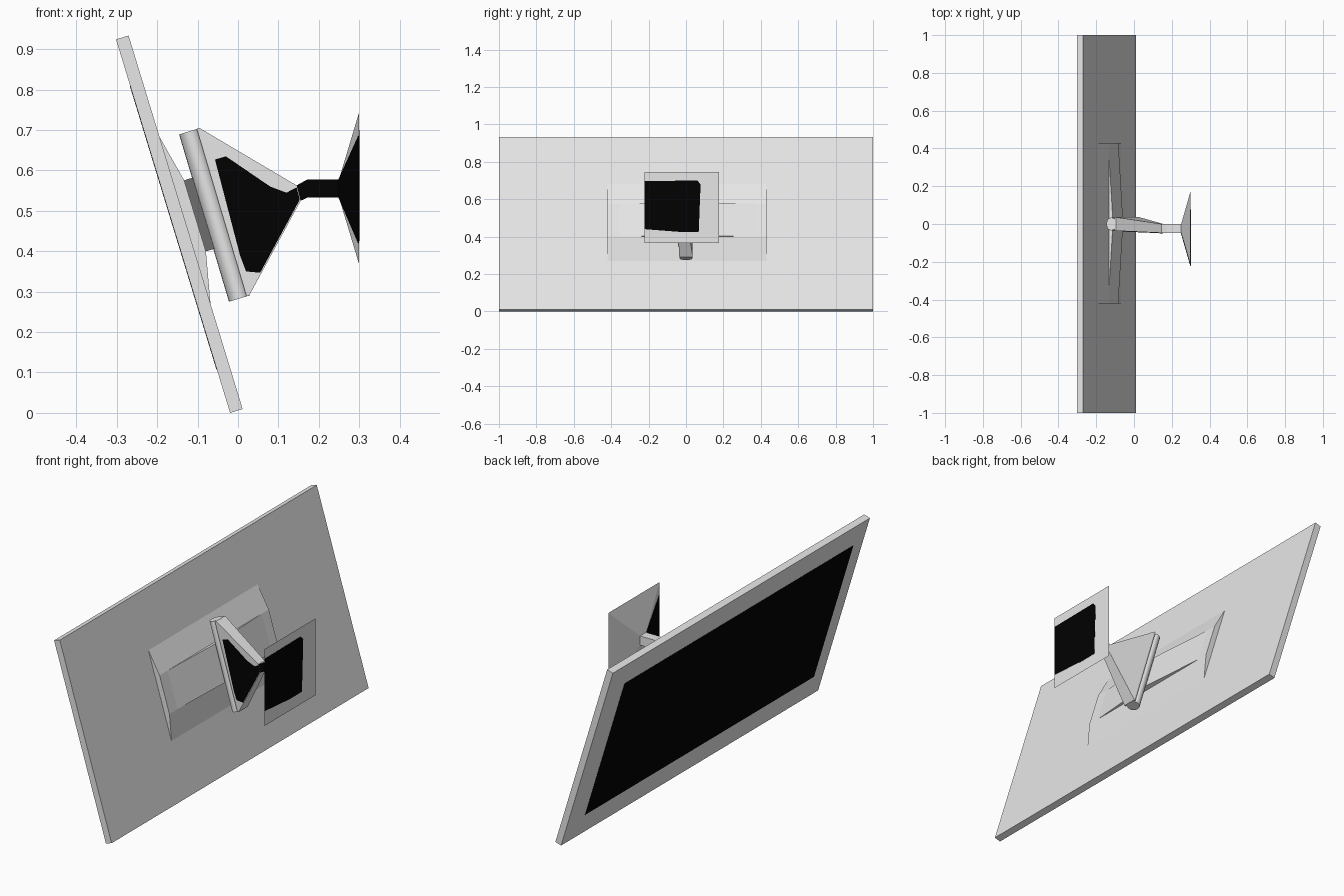
import bpy, bmesh, math
from mathutils import Vector

if "Cube" in bpy.data.objects:
    bpy.data.objects.remove(bpy.data.objects["Cube"])


def material(name, v):
    m = bpy.data.materials.new(name)
    m.diffuse_color = (v, v, v, 1)
    m.use_nodes = True
    m.node_tree.nodes["Principled BSDF"].inputs["Base Color"].default_value = m.diffuse_color
    return m


GREY = material("light_grey", 0.8)
BLACK = material("black", 0.0003)


def finish(name, bm, *mats):
    bmesh.ops.recalc_face_normals(bm, faces=bm.faces)
    me = bpy.data.meshes.new(name)
    bm.to_mesh(me)
    bm.free()
    for m in mats:
        me.materials.append(m)
    ob = bpy.data.objects.new(name, me)
    bpy.context.collection.objects.link(ob)
    return ob


def loft(name, sections, mat=GREY, black_side=None):
    """Skin a row of matching cross-sections and cap both ends."""
    bm = bmesh.new()
    rings = [[bm.verts.new(p) for p in s] for s in sections]
    n = len(rings[0])
    for a, b in zip(rings, rings[1:]):
        for i in range(n):
            j = (i + 1) % n
            f = bm.faces.new((a[i], a[j], b[j], b[i]))
            f.material_index = 1 if i == black_side else 0
    bm.faces.new(rings[0])
    bm.faces.new(rings[-1])
    return finish(name, bm, mat, BLACK)


# Tilted frame of the panel: s runs up it, d out of its back
ORIGIN, UP, OUT = Vector((0.0115, 0, 0.0095)), Vector((-0.292, 0, 0.956)), Vector((0.956, 0, 0.292))


def P(s, d, y):
    return ORIGIN + UP * s + OUT * d + Vector((0, y, 0))


def slab(name, s0, s1, d0, d1, y0, y1, mat):
    return loft(name, [[P(s0, d0, y), P(s1, d0, y), P(s1, d1, y), P(s0, d1, y)]
                       for y in (y0, y1)], mat)


# Display panel and dark screen on its front
slab("panel", 0, 0.967, -0.0325, 0, -1, 1, GREY)
slab("screen", 0.112, 0.848, -0.0335, -0.032, -0.92, 0.86, BLACK)

# Housing with sloped top and bottom, and a flat wedge rising to the mount
loft("back_housing", [[P(0.268, -0.001, y), P(0.400, 0.027, y), P(0.584, 0.027, y), P(0.709, -0.001, y)]
                      for y in (-0.42, 0.43)])
loft("housing_wedge", [[P(s, 0.024, -0.405), P(s, 0.05, 0.005), P(s, 0.024, 0.425)]
                       for s in (0.400, 0.584)])

# Round pivot bar, parallel to the panel
bar_ends = (Vector((0.0035, 0, 0.283)), Vector((-0.120, 0, 0.697)))
bar = loft("pivot_bar", [[c + OUT * 0.027 * math.cos(a) + Vector((0, 0.034 * math.sin(a), 0))
                          for a in (math.tau * i / 20 for i in range(20))] for c in bar_ends])
bpy.context.view_layer.objects.active = bar
bar.select_set(True)
bpy.ops.object.shade_smooth_by_angle()


def rect(x, y0, y1, z0, z1, lean=0):
    """Upright section; lean shifts its top in x."""
    return [(x, y0, z0), (x + lean, y0, z1), (x + lean, y1, z1), (x, y1, z0)]


# Triangular arm narrowing to the stem
neck = rect(0.155, -0.047, 0.0, 0.525, 0.563, -0.01)
stem_start = rect(0.172, -0.047, 0.0, 0.533, 0.578)
stem_end = rect(0.25, -0.047, 0.0, 0.533, 0.578)
loft("arm", [rect(0.021, -0.035, 0.035, 0.289, 0.703, -0.123),
             rect(0.028, -0.036, 0.036, 0.291, 0.705, -0.123), neck])
loft("stem", [neck, stem_start, stem_end], black_side=0)

# Flared wall plate
loft("wall_plate", [stem_end, rect(0.30, -0.222, 0.176, 0.367, 0.745)])


def decal(name, pts, shift):
    """Thin painted plate."""
    shift = Vector(shift)
    return loft(name, [[Vector(p) - shift * 0.5 for p in pts],
                       [Vector(p) + shift for p in pts]], BLACK)


# Painted area on the arm's side, following its slight slant
outline = [(-0.057, 0.627), (-0.03, 0.635), (0.08, 0.56), (0.12, 0.545), (0.145, 0.558),
           (0.153, 0.528), (0.055, 0.347), (0.02, 0.35), (0.005, 0.39)]
decal("arm_paint", [(x, -0.036 - 0.011 * min(1, (x + 0.1 + 0.297 * (z - 0.705)) / 0.21), z)
                    for x, z in outline], (0, -0.003, 0))

# Painted areas on the flare's side and the wall plate
decal("flare_paint", [(0.25, -0.047, 0.534), (0.25, -0.047, 0.577),
                      (0.299, -0.2185, 0.685), (0.299, -0.2185, 0.42)], (-0.002, -0.001, 0))
decal("plate_paint", [(0.30, -0.222, 0.440), (0.30, -0.222, 0.697), (0.30, 0.06, 0.70),
                      (0.30, 0.078, 0.68), (0.30, 0.068, 0.425), (0.30, -0.03, 0.425)], (0.001, 0, 0))
